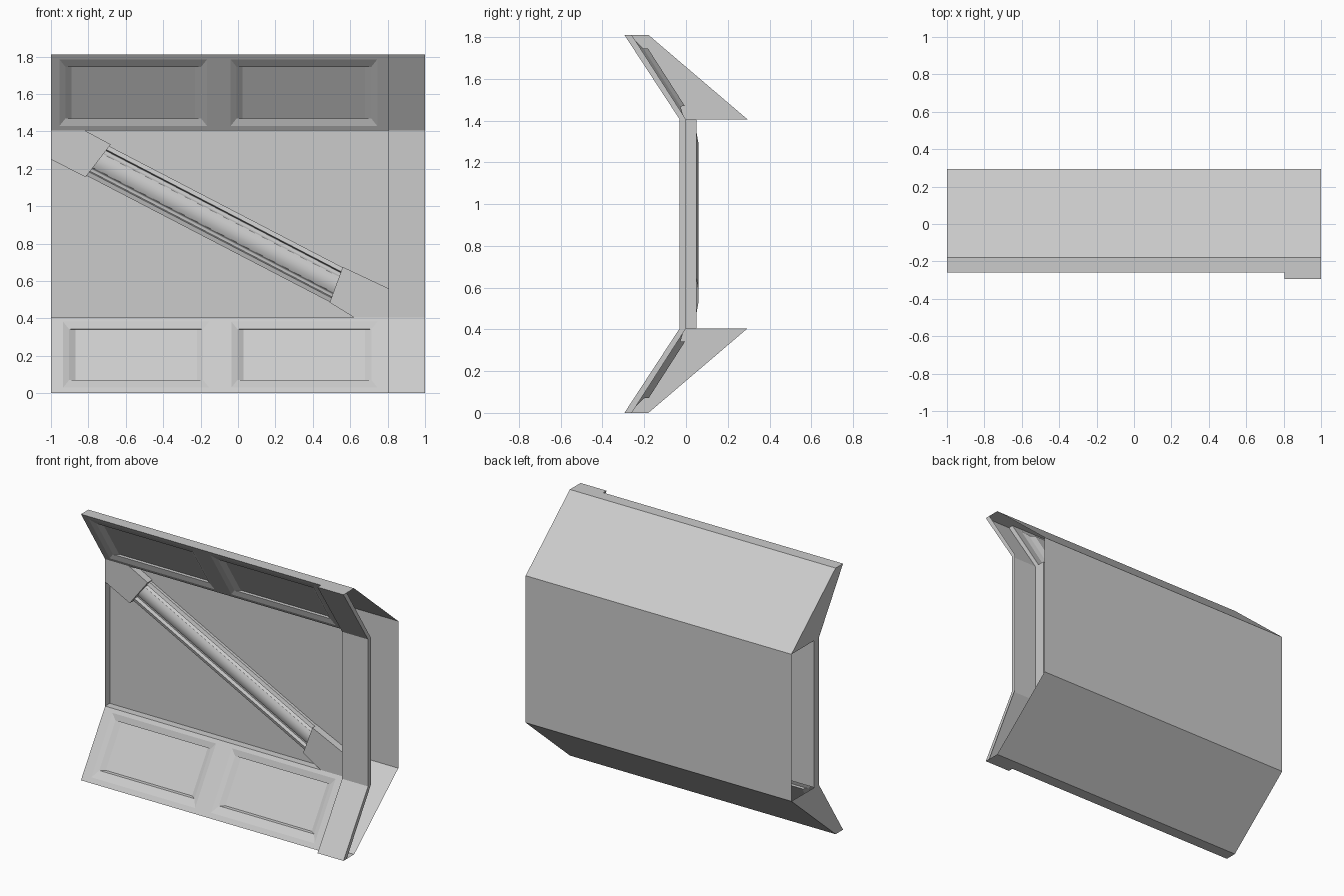
import bpy, bmesh, math
from mathutils import Vector

if "Cube" in bpy.data.objects:
    bpy.data.objects.remove(bpy.data.objects["Cube"])

H, Z1, Z2, YB = 1.81, 0.405, 1.405, 0.295


def finish(name, bm):
    bmesh.ops.remove_doubles(bm, verts=bm.verts, dist=1e-5)
    me = bpy.data.meshes.new(name)
    bm.to_mesh(me)
    bm.free()
    ob = bpy.data.objects.new(name, me)
    bpy.context.collection.objects.link(ob)
    return ob


def face(bm, pts):
    return bm.faces.new([bm.verts.new(p) for p in pts])


def strip(bm, prof, x0, x1):
    """Sweep an open (y, z) profile along x."""
    for (ya, za), (yb, zb) in zip(prof, prof[1:]):
        face(bm, [(x0, ya, za), (x1, ya, za), (x1, yb, zb), (x0, yb, zb)])


def sloped_panels(name, a, b, z0, z1, xs):
    """Slanted sheet from a to b (y, z) with two stepped recesses."""
    bm = bmesh.new()

    def on(z, dy=0):
        return (a[0] + (b[0] - a[0]) * (z - a[1]) / (b[1] - a[1]) + dy, z)

    def ring(x0, x1, dx, dz, dy):
        lo, hi = on(z0 + dz, dy), on(z1 - dz, dy)
        return [(x0 + dx, *lo), (x1 - dx, *lo), (x1 - dx, *hi), (x0 + dx, *hi)]

    for i, (x0, x1) in enumerate(zip(xs, xs[1:])):
        strip(bm, [a, on(z0)], x0, x1)
        strip(bm, [on(z1), b], x0, x1)
        if i % 2 == 0:
            strip(bm, [on(z0), on(z1)], x0, x1)
            continue
        rings = [ring(x0, x1, *o) for o in
                 ((0, 0, 0), (0.032, 0.04, 0.014), (0.065, 0.041, 0.036))]
        for p, q in zip(rings, rings[1:]):
            for k in range(4):
                m = (k + 1) % 4
                face(bm, [p[k], p[m], q[m], q[k]])
        face(bm, rings[-1])
    return finish(name, bm)


# lower and upper slanted panels
sloped_panels("lower_panels", (-0.26, 0), (0, Z1), 0.03, 0.382,
              [-1, -0.935, -0.155, -0.035, 0.745, 0.805])
sloped_panels("upper_panels", (0, Z2), (-0.26, H), 1.428, 1.785,
              [-1, -0.955, -0.165, -0.04, 0.745, 0.805])

# wall shell: recessed middle wall, back, rims, left end caps
bm = bmesh.new()
strip(bm, [(0, Z1), (0.05, Z1), (0.05, Z2), (0, Z2)], -1, 0.805)
back = [(-0.18, H), (YB, Z2), (YB, Z1), (-0.18, 0)]
strip(bm, [(-0.26, H)] + back + [(-0.26, 0)], -1, 0.805)
for cap in ([(-0.26, 0), (0, Z1), (YB, Z1), (-0.18, 0)],
            [(0, Z2), (-0.26, H), (-0.18, H), (YB, Z2)],
            [(0, Z1), (0, Z2), (0.05, Z2), (0.05, Z1)]):
    face(bm, [(-1, y, z) for y, z in cap])
finish("wall_shell", bm)

# right-hand pillar, raised in front, with a narrow outer lip
bm = bmesh.new()
front = [(-0.295, 0), (-0.03, Z1), (-0.03, Z2), (-0.295, H)]
strip(bm, front + back + [(-0.295, 0)], 0.805, 1)
slope = [(-0.26, 0), (0, Z1), (0, Z2), (-0.26, H)]
inner = [(-0.26, 0), (0.05, Z1), (0.05, Z2), (-0.26, H)]
for i, r in ((0, slope), (1, inner), (2, slope)):
    face(bm, [(0.805, y, z) for y, z in (front[i], front[i + 1], r[i + 1], r[i])])
    face(bm, [(1, y, z) for y, z in (front[i], slope[i], slope[i + 1], front[i + 1])])
finish("side_pillar", bm)


def sweep(name, outline, vec):
    """Prism from a flat outline pushed along a vector."""
    bm = bmesh.new()
    r = bmesh.ops.extrude_face_region(bm, geom=[face(bm, outline)], use_keep_orig=True)
    bmesh.ops.translate(bm, vec=vec, verts=[v for v in r["geom"] if isinstance(v, bmesh.types.BMVert)])
    bmesh.ops.recalc_face_normals(bm, faces=bm.faces)
    return finish(name, bm)


# brackets holding the diagonal beam
for name, pts in (
        ("upper_bracket", [(-1, Z2), (-0.82, Z2), (-0.68, 1.33), (-0.815, 1.155), (-1, 1.25)]),
        ("lower_bracket", [(0.56, 0.675), (0.805, 0.56), (0.805, Z1), (0.62, Z1), (0.49, 0.485)])):
    sweep(name, [(x, 0.0, z) for x, z in pts], (0, 0.05, 0))

# diagonal beam: side rails, grooves and a rounded centre
half = [(0.035, 0.06), (0.098, 0.05), (0.098, 0.03), (0.074, 0.022), (0.068, 0.047), (0.055, 0.047)]
arc = [(0.052 * math.cos(math.pi * i / 6), 0.045 - 0.028 * math.sin(math.pi * i / 6)) for i in range(7)]
section = half + arc + [(-w, y) for w, y in reversed(half)]
a, b = Vector((-0.78, 0, 1.258)), Vector((0.56, 0, 0.562))
d = (b - a).normalized()
n = Vector((-d.z, 0, d.x))
beam = sweep("diagonal_beam", [a + n * w + Vector((0, y, 0)) for w, y in section], b - a)
bpy.context.view_layer.objects.active = beam
beam.select_set(True)
bpy.ops.object.shade_smooth_by_angle(angle=math.radians(35))
